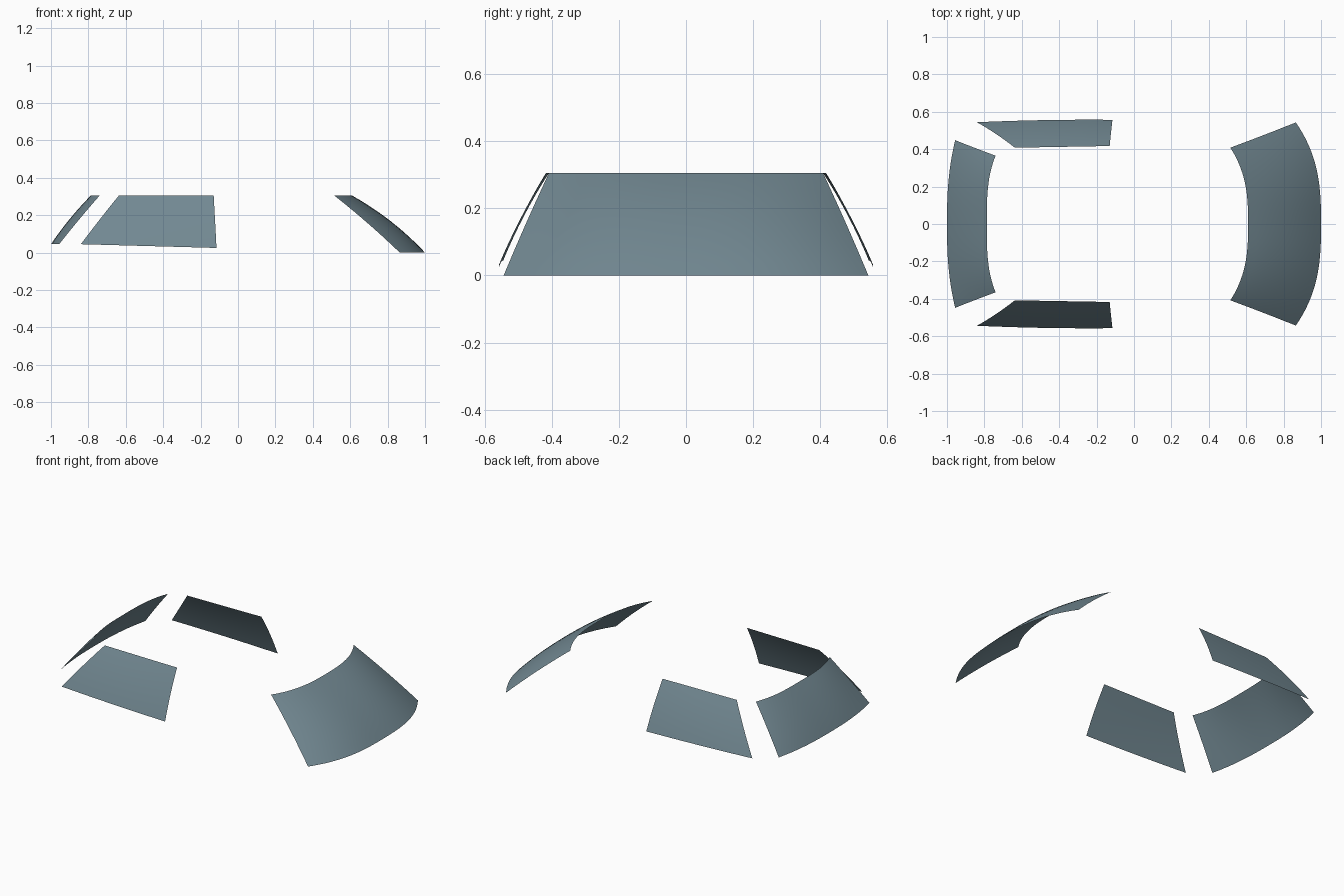
import bpy, math
from mathutils import Vector

if "Cube" in bpy.data.objects:
    bpy.data.objects.remove(bpy.data.objects["Cube"])

glass = bpy.data.materials.new("tinted_glass")
glass.diffuse_color = (0.17, 0.25, 0.29, 1)
glass.use_nodes = True
glass.node_tree.nodes["Principled BSDF"].inputs["Base Color"].default_value = glass.diffuse_color


def sheet(name, fn, nu, nv, flip=False):
    # open curved pane sampled from fn(u, v), u and v in 0..1
    verts = [fn(i / nu, j / nv) for j in range(nv + 1) for i in range(nu + 1)]
    w = nu + 1
    faces = []
    for j in range(nv):
        for i in range(nu):
            a = j * w + i
            f = (a, a + 1, a + 1 + w, a + w)
            faces.append(f[::-1] if flip else f)
    me = bpy.data.meshes.new(name)
    me.from_pydata(verts, [], faces)
    me.materials.append(glass)
    me.shade_smooth()
    ob = bpy.data.objects.new(name, me)
    bpy.context.collection.objects.link(ob)
    return ob


def wrap_pane(name, bottom, top, bulge, flip):
    # each edge: centre x, sweep-back at corner, half width, z, curve power
    def edge(e, t):
        cx, dx, hw, z, p = e
        return Vector((cx + dx * abs(t) ** p, hw * t, z))

    def fn(u, v):
        t = math.sin((2 * u - 1) * math.pi / 2) * 0.5 + (2 * u - 1) * 0.5
        p = edge(bottom, t).lerp(edge(top, t), v)
        p += Vector(bulge) * (4 * v * (1 - v) * (1 - 0.7 * t * t))
        return p
    return sheet(name, fn, 32, 10, flip)


# front and rear glass
wrap_pane("windshield", (1.0, -0.135, 0.543, 0.0, 2.8),
          (0.61, -0.095, 0.408, 0.305, 2.8), (0.012, 0, 0.015), False)
wrap_pane("rear_window", (-1.0, 0.044, 0.448, 0.045, 2.5),
          (-0.787, 0.047, 0.365, 0.305, 3.2), (-0.006, 0, 0.005), True)

# side glass, mirrored
for s, name in ((-1, "side_window_right"), (1, "side_window_left")):
    def side(u, v):
        lo = Vector((-0.84, 0.544, 0.045)).lerp(Vector((-0.115, 0.557, 0.025)), u)
        hi = Vector((-0.637, 0.408, 0.305)).lerp(Vector((-0.13, 0.417, 0.305)), u)
        p = lo.lerp(hi, v)
        p.y += 0.005 * 4 * u * (1 - u) * (1 - v) + 0.006 * 4 * v * (1 - v)
        p.z += 0.003 * 4 * v * (1 - v)
        p.y *= s
        return p
    sheet(name, side, 12, 8, s > 0)
